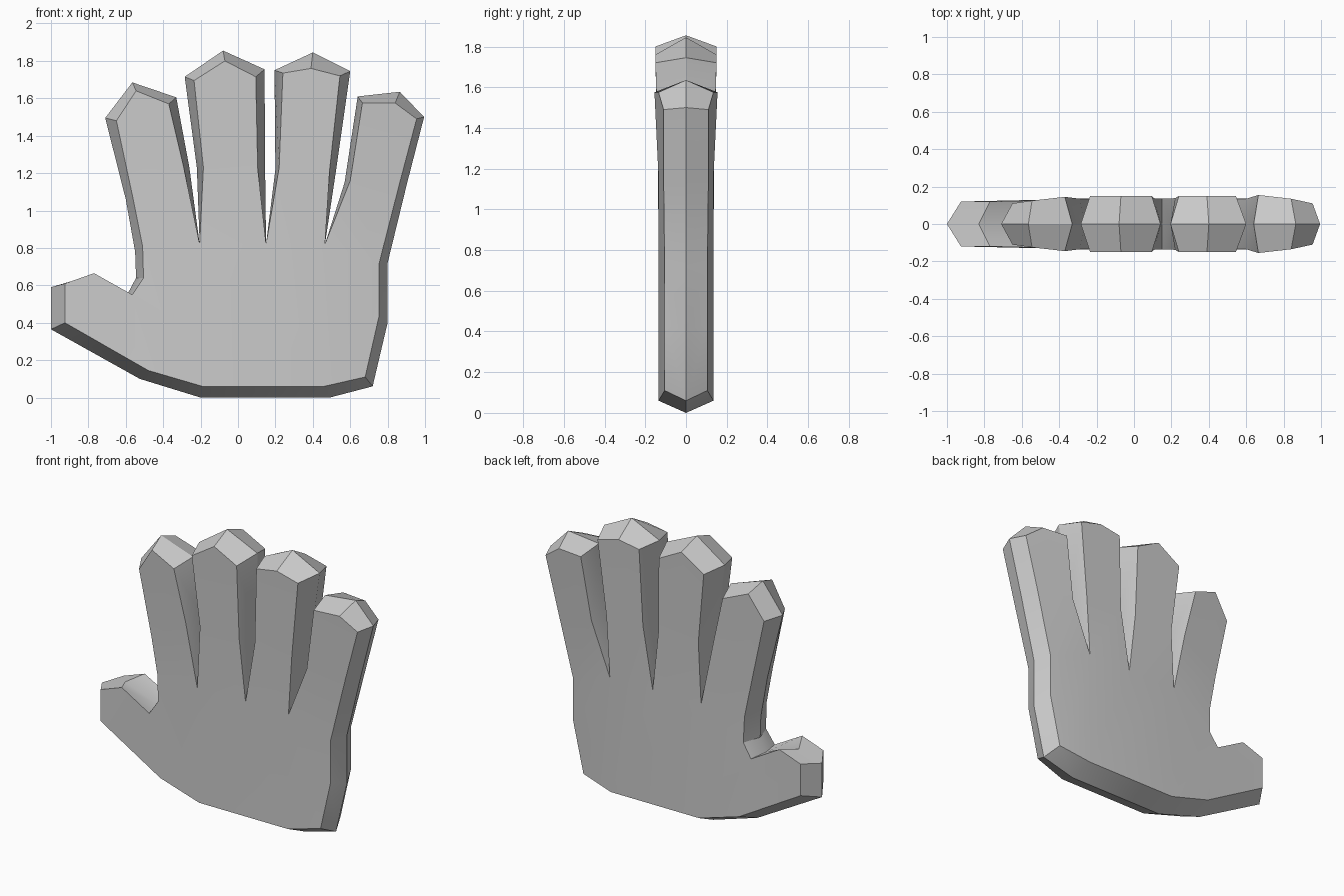
import bpy, bmesh

# Each station: rim x, rim z (on y=0), face x, face z, half thickness.
# Stations run counter-clockwise around the hand as seen from the front.
heel = [(-.20, 0, -.19, .06, .135), (.49, 0, .46, .06, .135),
        (.72, .06, .68, .11, .105), (.80, .40, .755, .44, .105),
        (.80, .72, .755, .72, .105)]
# Fingers: knuckle, tip corner, tip peak, tip corner, knuckle
pinky = [(.905, 1.15, .865, 1.15, .11), (.995, 1.50, .955, 1.49, .11),
         (.865, 1.635, .84, 1.575, .135), (.64, 1.61, .665, 1.575, .155),
         (.57, 1.15, .60, 1.16, .135)]
ring = [(.525, 1.22, .49, 1.22, .135), (.60, 1.745, .545, 1.72, .15),
        (.40, 1.845, .39, 1.76, .15), (.195, 1.75, .24, 1.735, .15),
        (.20, 1.22, .22, 1.23, .138)]
middle = [(.145, 1.22, .105, 1.23, .138), (.142, 1.755, .095, 1.715, .15),
          (-.08, 1.855, -.07, 1.80, .15), (-.285, 1.715, -.235, 1.695, .15),
          (-.22, 1.23, -.185, 1.23, .135)]
index = [(-.26, 1.23, -.29, 1.23, .135), (-.33, 1.605, -.37, 1.57, .145),
         (-.565, 1.685, -.545, 1.64, .125), (-.71, 1.495, -.65, 1.48, .11),
         (-.60, 1.06, -.56, 1.06, .11)]
# Index base, web, thumb, outer heel
thumb = [(-.55, .78, -.51, .81, .115), (-.545, .64, -.505, .64, .12),
         (-.59, .555, -.565, .55, .125), (-.83, .64, -.77, .665, .12),
         (-1, .59, -.925, .61, .12), (-1, .365, -.925, .40, .12),
         (-.525, .10, -.48, .145, .13)]


def valley(x):
    return [(x, .82, x, .82, .135)]


stations = (heel + pinky + valley(.465) + ring + valley(.15) + middle
            + valley(-.205) + index + thumb)
n = len(stations)

# Faces of the palm side, by station number
plates = [(0, 1, 10, 16, 22), (1, 2, 3, 4, 10), (34, 0, 22, 28, 29, 30),
          (30, 31, 32, 33, 34)]
for base in (4, 10, 16, 22):
    k = base + 1
    plates.append((base, k, k + 4, k + 5))
    plates.append((k, k + 1, k + 2, k + 3, k + 4))

bm = bmesh.new()
rim = [bm.verts.new((s[0], 0, s[1])) for s in stations]
for side in (-1, 1):
    edge = [bm.verts.new((s[2], side * s[4], s[3])) for s in stations]
    for p in plates:
        bm.faces.new([edge[i] for i in p])
    for i in range(n):
        j = (i + 1) % n
        bm.faces.new((rim[i], rim[j], edge[j], edge[i]))
bmesh.ops.recalc_face_normals(bm, faces=bm.faces)

mesh = bpy.data.meshes.new("hand")
bm.to_mesh(mesh)
bm.free()
hand = bpy.data.objects.new("hand", mesh)
bpy.context.collection.objects.link(hand)
bpy.context.view_layer.objects.active = hand
hand.select_set(True)
bpy.ops.object.shade_smooth_by_angle(angle=0.5)
